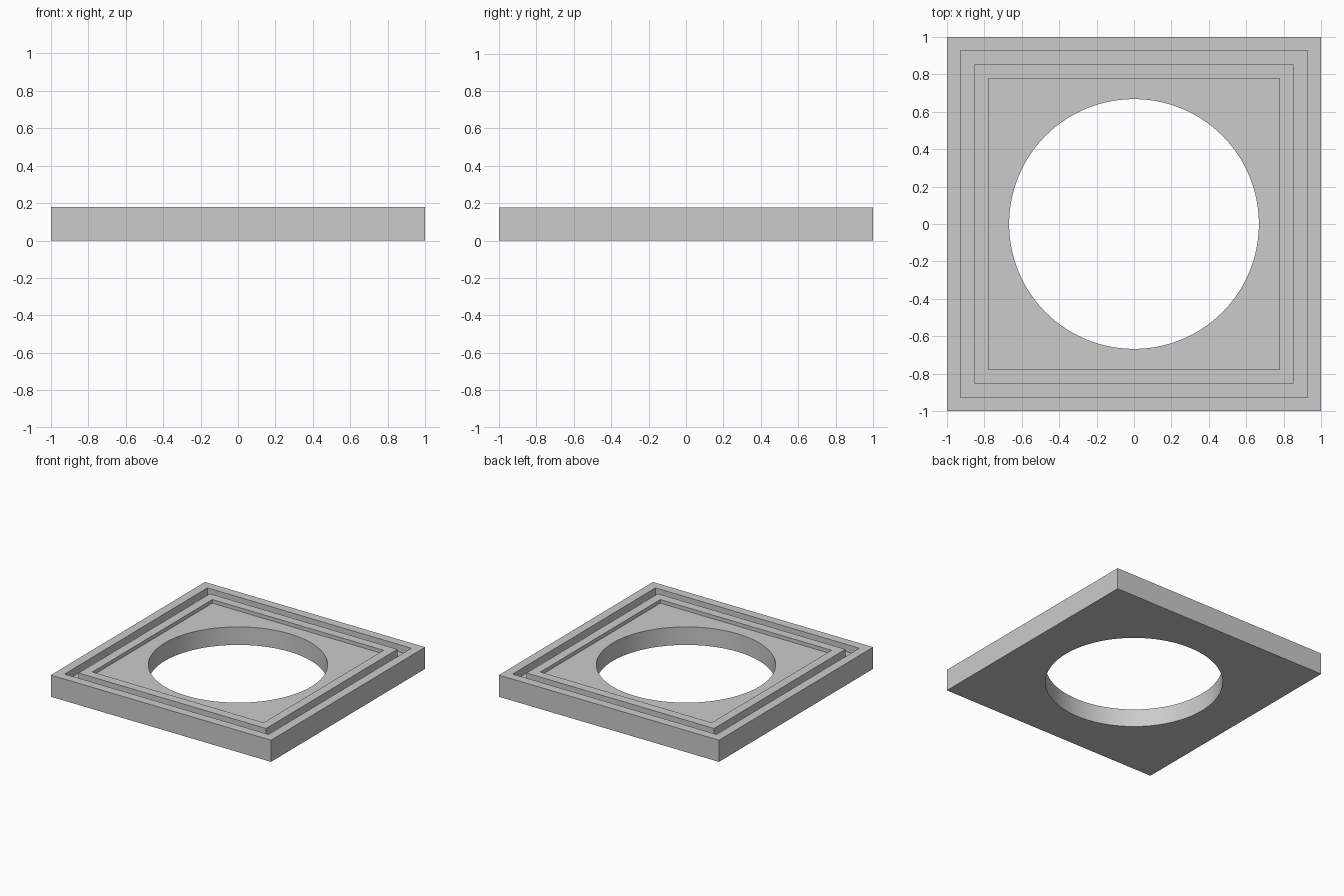
import bpy
import bmesh
import math

default = bpy.data.objects.get("Cube")
if default:
    bpy.data.objects.remove(default, do_unlink=True)

TOP = 0.178       # rim and ridge height
FLOOR = 0.148     # recessed panel around the hole
GROOVE = 0.118    # bottom of the groove between rim and ridge
RIM, RIM_IN, RIDGE, RIDGE_IN = 1.0, 0.926, 0.852, 0.778
HOLE = 0.667
SEGMENTS = 128

# One plain grey
grey = bpy.data.materials.new("plain grey")
grey.use_nodes = True
colour = (0.6, 0.6, 0.6, 1)
grey.diffuse_color = colour
grey.node_tree.nodes["Principled BSDF"].inputs["Base Color"].default_value = colour

bm = bmesh.new()


def ring(radius, z, sides):
    """Closed loop of edges: a square by half width, or a circle by radius."""
    if sides == 4:
        radius *= math.sqrt(2)
    turn = math.pi / 4
    verts = [bm.verts.new((radius * math.cos(turn + math.tau * i / sides),
                           radius * math.sin(turn + math.tau * i / sides), z))
             for i in range(sides)]
    return [bm.edges.new((verts[i - 1], verts[i])) for i in range(sides)]


def loft(rings):
    for a, b in zip(rings, rings[1:]):
        bmesh.ops.bridge_loops(bm, edges=a + b)


# Stepped square section: outer side, rim, groove, ridge, drop to the panel
steps = [(RIM, 0), (RIM, TOP), (RIM_IN, TOP), (RIM_IN, GROOVE), (RIDGE, GROOVE),
         (RIDGE, TOP), (RIDGE_IN, TOP), (RIDGE_IN, FLOOR)]
squares = [ring(half, z, 4) for half, z in steps]
loft(squares)

# Round hole through the panel
hole_low, hole_high = ring(HOLE, 0, SEGMENTS), ring(HOLE, FLOOR, SEGMENTS)
loft([hole_low, hole_high])

# Flat panel above and underside below, both open at the hole
for outer, inner in ((squares[-1], hole_high), (squares[0], hole_low)):
    bmesh.ops.triangle_fill(bm, edges=outer + inner, use_beauty=True)
bmesh.ops.recalc_face_normals(bm, faces=bm.faces[:])

mesh = bpy.data.meshes.new("square_frame_plate")
bm.to_mesh(mesh)
bm.free()
mesh.materials.append(grey)
plate = bpy.data.objects.new("square_frame_plate", mesh)
bpy.context.collection.objects.link(plate)

# Smooth hole wall, sharp corners
bpy.ops.object.select_all(action="DESELECT")
plate.select_set(True)
bpy.context.view_layer.objects.active = plate
bpy.ops.object.shade_smooth_by_angle(angle=math.radians(30))
